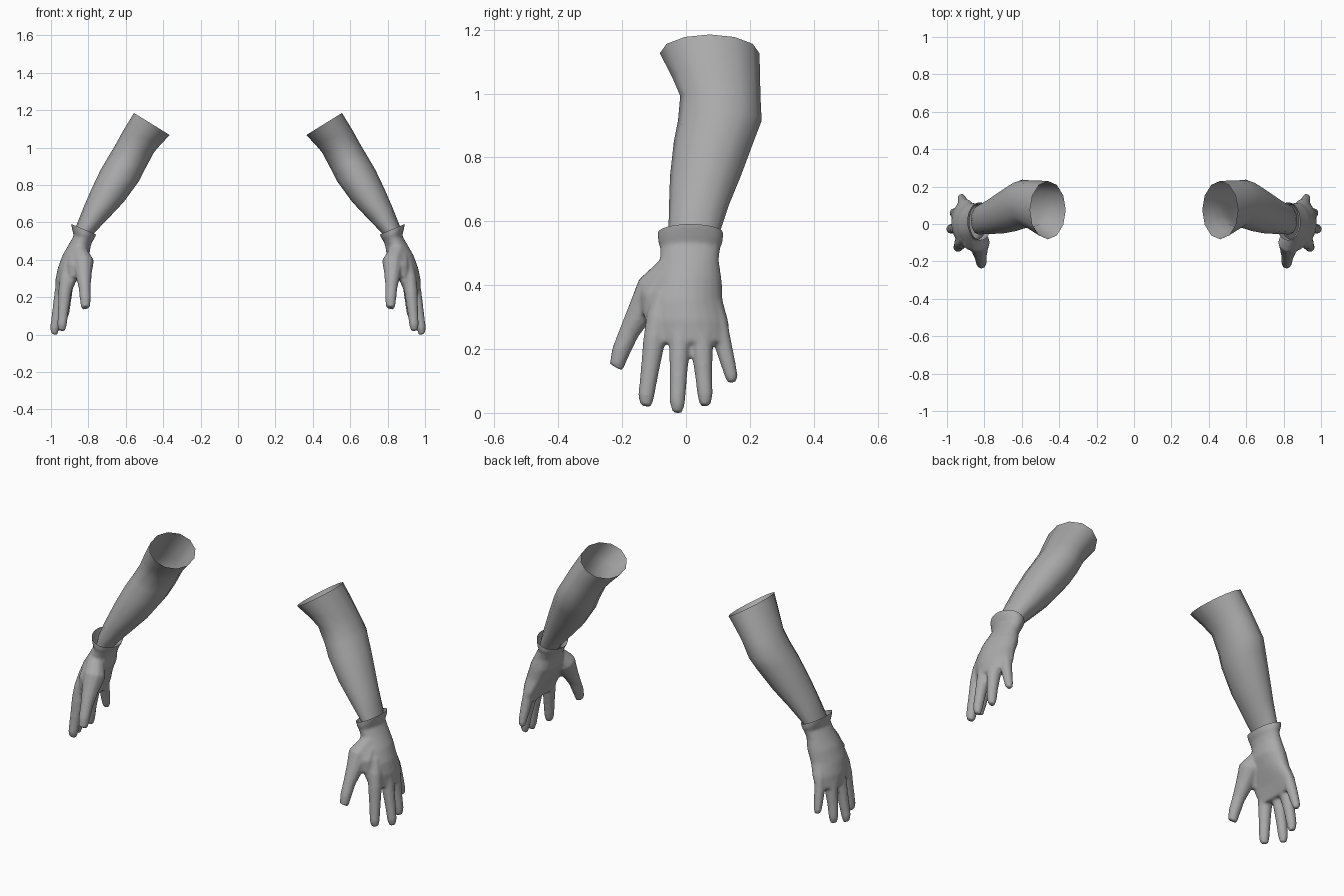
import bpy, bmesh, math
from mathutils import Vector

grey = bpy.data.materials.new("dark_grey")
grey.diffuse_color = (0.40, 0.40, 0.40, 1)


def loft(bm, rings, caps):
    """Skin a list of equal-length point rings."""
    vr = [[bm.verts.new(p) for p in r] for r in rings]
    n = len(vr[0])
    for a, b in zip(vr, vr[1:]):
        for i in range(n):
            j = (i + 1) % n
            bm.faces.new((a[i], a[j], b[j], b[i]))
    if caps:
        bm.faces.new(vr[0][::-1])
        bm.faces.new(vr[-1])


def section(inner, outer, y0, y1, bend=0.0, n=12):
    """Oval slice between an inner and an outer (x, z) point, spanning y0..y1."""
    pts = []
    for k in range(n):
        a = 2 * math.pi * k / n
        c, s = (1 + math.cos(a)) / 2, math.sin(a)
        x = inner[0] + (outer[0] - inner[0]) * c - bend * s * s
        z = inner[1] + (outer[1] - inner[1]) * c
        pts.append(Vector((x, (y0 + y1) / 2 + s * (y1 - y0) / 2, z)))
    return pts


def finger(bm, path, n=10):
    """Tapered round tube; path entries are x, y, z, radius."""
    d = (Vector(path[-1][:3]) - Vector(path[0][:3])).normalized()
    u = d.cross(Vector((0, 1, 0))).normalized()
    v = d.cross(u)
    rings = []
    for x, y, z, r in path:
        rings.append([Vector((x, y, z)) + r * (u * math.cos(2 * math.pi * k / n)
                      + v * math.sin(2 * math.pi * k / n)) for k in range(n)])
    loft(bm, rings, True)


def finish(bm, name):
    bmesh.ops.recalc_face_normals(bm, faces=bm.faces)
    me = bpy.data.meshes.new(name)
    bm.to_mesh(me)
    bm.free()
    me.materials.clear()
    me.materials.append(grey)
    for p in me.polygons:
        p.use_smooth = True
    ob = bpy.data.objects.new(name, me)
    bpy.context.collection.objects.link(ob)
    return ob


def mirror(ob):
    ob.modifiers.new("mirror", 'MIRROR').use_mirror_merge = False


# forearm: open tube from elbow to inside the cuff
bm = bmesh.new()
loft(bm, [section(*s) for s in (
    ((0.365, 1.067), (0.556, 1.185), -0.082, 0.230),
    ((0.41, 1.02), (0.614, 1.09), -0.045, 0.232),
    ((0.449, 0.975), (0.658, 1.01), -0.018, 0.233),
    ((0.497, 0.885), (0.697, 0.945), -0.025, 0.237),
    ((0.53, 0.82), (0.735, 0.88), -0.038, 0.212),
    ((0.61, 0.71), (0.785, 0.775), -0.05, 0.172),
    ((0.69, 0.625), (0.826, 0.68), -0.053, 0.135),
    ((0.772, 0.54), (0.866, 0.58), -0.055, 0.104),
    ((0.795, 0.51), (0.872, 0.54), -0.055, 0.095))], False)
mirror(finish(bm, "forearms"))

# glove: cuff and palm
bm = bmesh.new()
loft(bm, [section(*s, n=24) for s in (
    ((0.746, 0.563), (0.882, 0.620), -0.088, 0.115),
    ((0.757, 0.535), (0.893, 0.592), -0.089, 0.117),
    ((0.767, 0.515), (0.886, 0.560), -0.088, 0.116),
    ((0.778, 0.500), (0.878, 0.530), -0.081, 0.107),
    ((0.788, 0.470), (0.904, 0.484), -0.082, 0.103),
    ((0.798, 0.410), (0.938, 0.425), -0.108, 0.112, 0.01),
    ((0.828, 0.350), (0.964, 0.355), -0.128, 0.115, 0.02),
    ((0.868, 0.280), (0.977, 0.290), -0.130, 0.134, 0.03),
    ((0.900, 0.212), (0.978, 0.222), -0.108, 0.134, 0.03))], True)

# thumb, web beside it, and four fingers
for path in (
    ((.855, -.045, .46, .042), (.828, -.098, .39, .059), (.825, -.14, .32, .044),
     (.82, -.177, .255, .033), (.816, -.205, .19, .030), (.815, -.219, .143, .024)),
    ((.865, -.06, .42, .045), (.87, -.10, .36, .046), (.88, -.112, .30, .028)),
    ((.905, -.07, .38, .03), (.917, -.088, .30, .037), (.925, -.099, .23, .036),
     (.935, -.115, .12, .029), (.941, -.125, .05, .026), (.943, -.126, .021, .018)),
    ((.92, -.01, .37, .03), (.938, -.017, .28, .036), (.95, -.02, .21, .034),
     (.968, -.024, .11, .028), (.98, -.027, .035, .025), (.983, -.027, .001, .017)),
    ((.915, .04, .37, .03), (.933, .046, .28, .036), (.942, .05, .21, .036),
     (.955, .055, .12, .028), (.963, .06, .055, .025), (.964, .06, .022, .017)),
    ((.89, .078, .37, .025), (.907, .102, .28, .030), (.915, .117, .21, .028),
     (.92, .133, .15, .024), (.922, .142, .115, .021), (.922, .146, .095, .015)),
):
    finger(bm, path)
raw = finish(bm, "glove_raw")

# fuse the glove into one smooth skin
rm = raw.modifiers.new("fuse", 'REMESH')
rm.mode = 'VOXEL'
rm.voxel_size = 0.007
sm = raw.modifiers.new("soften", 'SMOOTH')
sm.factor = 0.5
sm.iterations = 8
fused = bpy.data.meshes.new_from_object(
    raw.evaluated_get(bpy.context.evaluated_depsgraph_get()))
bpy.data.objects.remove(raw)

# open the cuff at the wrist
bm = bmesh.new()
bm.from_mesh(fused)
bmesh.ops.bisect_plane(bm, geom=bm.verts[:] + bm.edges[:] + bm.faces[:],
                       plane_co=(0.825, 0, 0.5635), plane_no=(-0.387, 0, 0.922),
                       clear_outer=True)
mirror(finish(bm, "gloves"))
